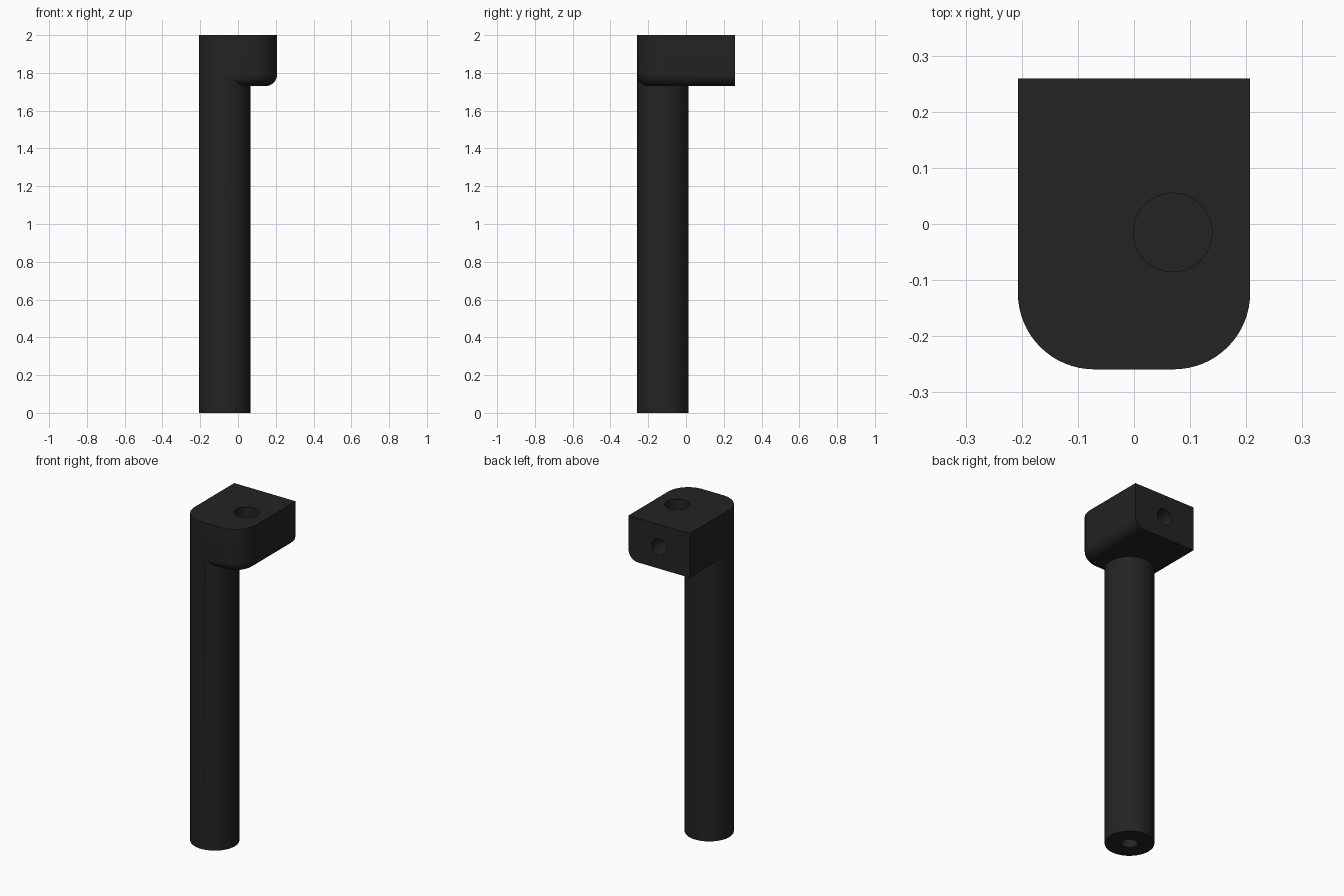
import bpy, bmesh, math
from mathutils import Matrix

if "Cube" in bpy.data.objects:
    bpy.data.objects.remove(bpy.data.objects["Cube"])

W, D, H = 0.207, 0.259, 2.0       # half width, half depth, height
R = 0.136                         # post radius and block corner radius
Z0 = 1.73                         # underside of block
PX, PY = -W + R, -D + R           # post axis
FILLET = 0.062

black = bpy.data.materials.new("matte_black")
black.diffuse_color = (0.017, 0.017, 0.017, 1)
black.use_nodes = True
black.node_tree.nodes["Principled BSDF"].inputs["Base Color"].default_value = black.diffuse_color


def make_object(name, bm):
    bmesh.ops.recalc_face_normals(bm, faces=bm.faces)
    me = bpy.data.meshes.new(name)
    bm.to_mesh(me)
    bm.free()
    me.materials.append(black)
    ob = bpy.data.objects.new(name, me)
    bpy.context.collection.objects.link(ob)
    return ob


def cylinder(name, radius, depth, centre, along_y=False):
    bm = bmesh.new()
    m = Matrix.Translation(centre)
    if along_y:
        m = m @ Matrix.Rotation(math.pi / 2, 4, 'X')
    bmesh.ops.create_cone(bm, cap_ends=True, segments=64, radius1=radius,
                          radius2=radius, depth=depth, matrix=m)
    return make_object(name, bm)


def combine(target, other, operation):
    mod = target.modifiers.new(operation.lower(), 'BOOLEAN')
    mod.operation, mod.object, mod.solver = operation, other, 'EXACT'
    bpy.context.view_layer.objects.active = target
    bpy.ops.object.modifier_apply(modifier=mod.name)
    bpy.data.objects.remove(other, do_unlink=True)


# Head block: plan outline with one round front corner; the post fills the other
outline = [(-W, D), (-W, PY), (PX, PY), (PX, -D)]
for i in range(17):
    a = -math.pi / 2 + i * math.pi / 32
    outline.append((W - R + R * math.cos(a), PY + R * math.sin(a)))
outline.append((W, D))
bm = bmesh.new()
base = bm.faces.new([bm.verts.new((x, y, Z0)) for x, y in outline])
ext = bmesh.ops.extrude_face_region(bm, geom=[base], use_keep_orig=True)
bmesh.ops.translate(bm, vec=(0, 0, H - Z0),
                    verts=[v for v in ext["geom"] if isinstance(v, bmesh.types.BMVert)])
bmesh.ops.recalc_face_normals(bm, faces=bm.faces)

# Rounded lower edge along the front, round corner and right side
eps = 1e-4
lower = [e for e in bm.edges
         if all(v.co.z < Z0 + eps and v.co.x > PX - eps for v in e.verts)
         and not all(v.co.y > D - eps for v in e.verts)
         and not any(abs(v.co.x - PX) < eps and abs(v.co.y - PY) < eps for v in e.verts)]
bmesh.ops.bevel(bm, geom=lower, offset=FILLET, offset_type='OFFSET',
                segments=8, profile=0.5, affect='EDGES')
holder = make_object("post_with_head", bm)

# Round post joined to the head
combine(holder, cylinder("post", R, H, (PX, PY, H / 2)), 'UNION')

# Blind holes: top socket, back screw hole, bottom screw hole
combine(holder, cylinder("top_hole", 0.07, 0.28, (0.069, -0.015, H)), 'DIFFERENCE')
combine(holder, cylinder("back_hole", 0.05, 0.24, (0, D, 1.863), True), 'DIFFERENCE')
combine(holder, cylinder("bottom_hole", 0.044, 0.4, (PX, PY, 0)), 'DIFFERENCE')

bpy.context.view_layer.objects.active = holder
holder.select_set(True)
bpy.ops.object.shade_smooth_by_angle(angle=math.radians(30))
